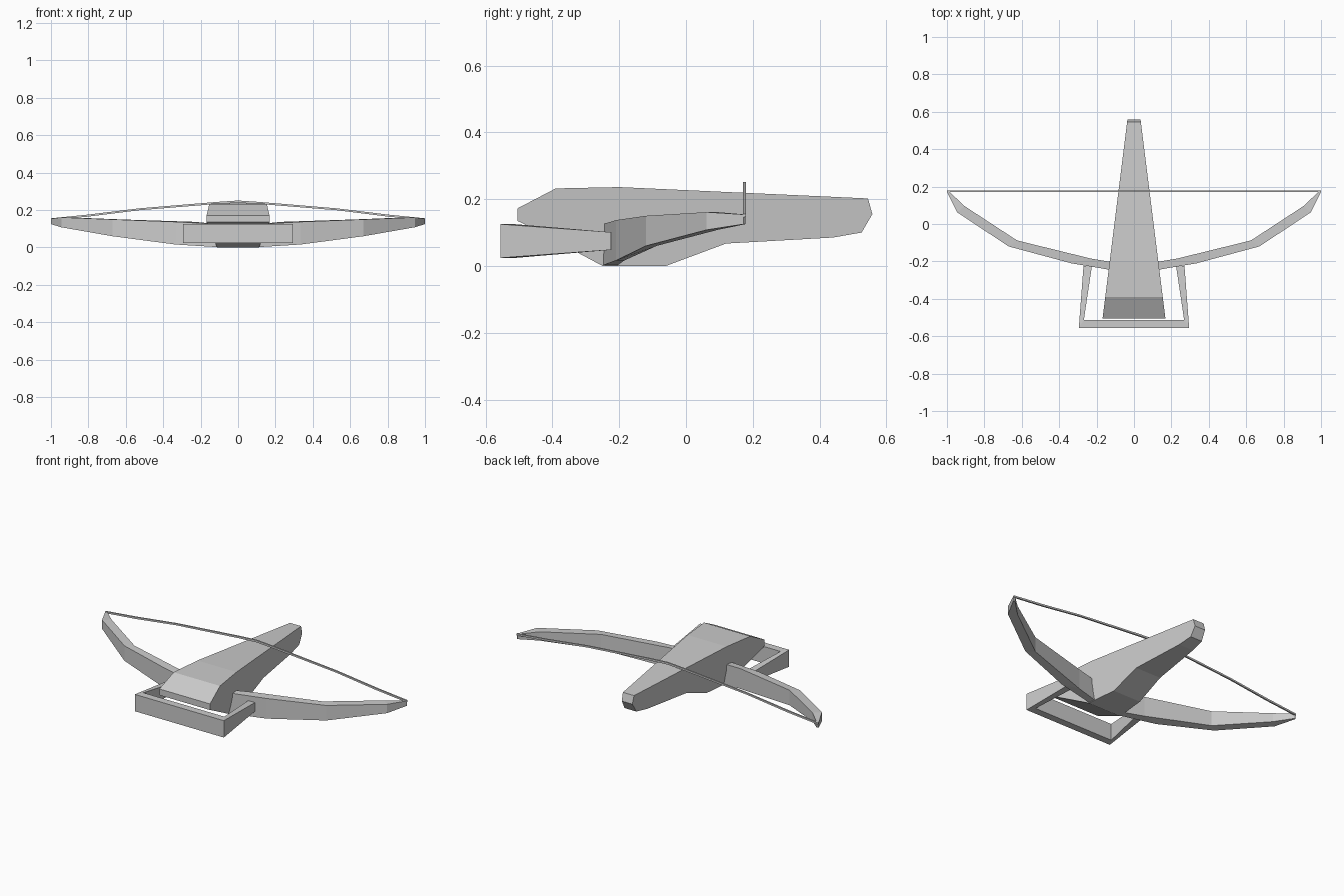
import bpy, bmesh

if "Cube" in bpy.data.objects:
    bpy.data.objects.remove(bpy.data.objects["Cube"])


def loft(name, rings, closed=False):
    """Bridge successive rings of points, capping the ends unless closed."""
    bm = bmesh.new()
    vs = [[bm.verts.new(p) for p in r] for r in rings]
    n = len(rings[0])
    pairs = list(zip(vs, vs[1:])) + ([(vs[-1], vs[0])] if closed else [])
    for a, b in pairs:
        for i in range(n):
            j = (i + 1) % n
            bm.faces.new((a[i], a[j], b[j], b[i]))
    if not closed:
        bm.faces.new(vs[0])
        bm.faces.new(vs[-1][::-1])
    bmesh.ops.recalc_face_normals(bm, faces=bm.faces)
    me = bpy.data.meshes.new(name)
    bm.to_mesh(me)
    bm.free()
    ob = bpy.data.objects.new(name, me)
    bpy.context.collection.objects.link(ob)
    return ob


def mirrored(half):
    """Rings listed from the centre outwards, completed on the -x side."""
    left = [[(-x, y, z) for x, y, z in r] for r in reversed(half)]
    return left + half


# Stock: side profile, tapering towards the rear and slightly towards the bottom
profile = [(-0.505, 0.172), (-0.39, 0.232), (-0.2, 0.236), (0.545, 0.202),
           (0.558, 0.155), (0.526, 0.1), (0.44, 0.085), (0.12, 0.067),
           (-0.06, 0.0), (-0.25, 0.0), (-0.48, 0.123), (-0.505, 0.135)]


def half_width(y, z):
    taper = 0.168 - (y + 0.505) * 0.125
    return taper * (1 - 0.18 * max(0, 1 - z / 0.1))


loft("stock", mirrored([[(half_width(y, z), y, z) for y, z in profile]]))

# Bow: (outer x, outer y, inner x, inner y, bottom z, top z)
sections = [(0.11, -0.248, 0.11, -0.205, 0.002, 0.125),
            (0.335, -0.21, 0.23, -0.185, 0.016, 0.137),
            (0.67, -0.12, 0.625, -0.088, 0.06, 0.15),
            (0.945, 0.062, 0.905, 0.095, 0.108, 0.161),
            (1.0, 0.172, 0.993, 0.178, 0.125, 0.154)]
loft("bow_limbs", mirrored([[(ox, oy, b), (ix, iy, b), (ix, iy, t), (ox, oy, t)]
                            for ox, oy, ix, iy, b, t in sections]))

# String: thin strip arching over the stock
string = [(0.0, 0.239, 0.251), (0.12, 0.232, 0.243), (0.53, 0.199, 0.209),
          (0.8, 0.165, 0.176), (1.0, 0.146, 0.156)]
rings = mirrored([[(x, 0.17, b), (x, 0.179, b), (x, 0.179, t), (x, 0.17, t)]
                  for x, b, t in string])
del rings[len(string)]
loft("bow_string", rings)

# Stirrup: U-shaped frame, taller at the front bar
frame = [[(0.295, -0.556), (0.268, -0.512), 0.024, 0.125],
         [(0.27, -0.225), (0.225, -0.225), 0.048, 0.101]]
loft("foot_stirrup", mirrored([[(*o, b), (*i, b), (*i, t), (*o, t)]
                               for o, i, b, t in frame]))
